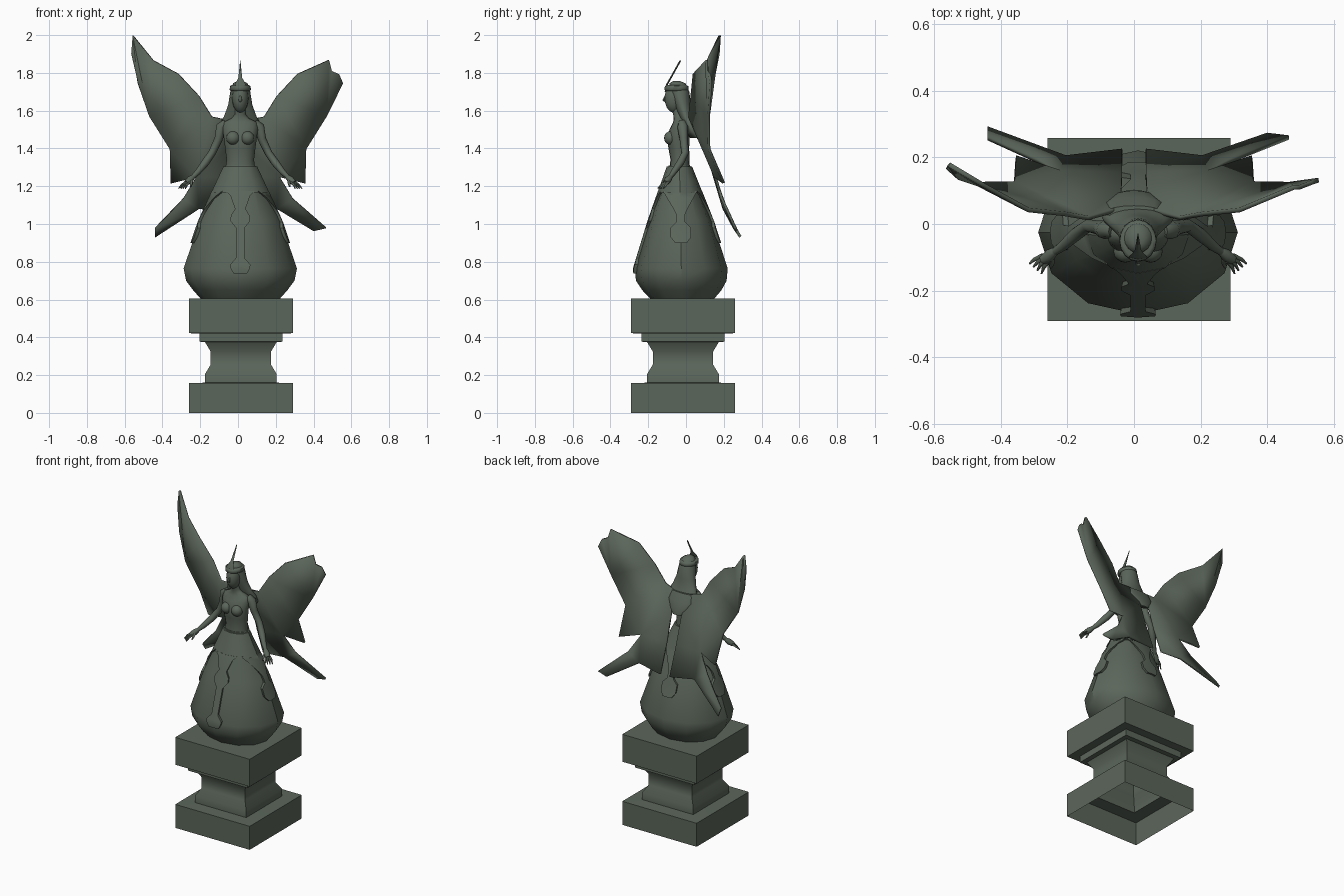
import bpy, bmesh, math
from mathutils import Vector

if "Cube" in bpy.data.objects:
    bpy.data.objects.remove(bpy.data.objects["Cube"])

CX = 0.012  # middle of the figure
stone = bpy.data.materials.new("dark green stone")
stone.diffuse_color = (0.105, 0.132, 0.102, 1)
stone.use_nodes = True
stone.node_tree.nodes["Principled BSDF"].inputs["Base Color"].default_value = stone.diffuse_color


def finish(name, bm, angle=40):
    bmesh.ops.recalc_face_normals(bm, faces=bm.faces)
    me = bpy.data.meshes.new(name)
    bm.to_mesh(me)
    bm.free()
    ob = bpy.data.objects.new(name, me)
    me.materials.append(stone)
    bpy.context.collection.objects.link(ob)
    bpy.ops.object.select_all(action='DESELECT')
    ob.select_set(True)
    bpy.context.view_layer.objects.active = ob
    bpy.ops.object.shade_smooth_by_angle(angle=math.radians(angle))
    return ob


def skin_rings(name, rings, cap_start=True, cap_end=True, angle=40):
    bm = bmesh.new()
    vs = [[bm.verts.new(p) for p in r] for r in rings]
    n = len(vs[0])
    for a, b in zip(vs, vs[1:]):
        for i in range(n):
            j = (i + 1) % n
            bm.faces.new((a[i], a[j], b[j], b[i]))
    if cap_start:
        bm.faces.new(vs[0])
    if cap_end:
        bm.faces.new(vs[-1])
    return finish(name, bm, angle)


def loft(name, prof, n=16, cx=CX, turn=0.0, **kw):
    """Stack of level ellipses: (z, centre y, half width, half depth)."""
    rings = []
    for z, cy, rx, ry in prof:
        ang = [turn + 2 * math.pi * i / n for i in range(n)]
        rings.append([(cx + rx * math.sin(t), cy - ry * math.cos(t), z) for t in ang])
    return skin_rings(name, rings, **kw)


def tube(name, pts, radii, n=8):
    pts = [Vector(p) for p in pts]
    rings = []
    for i, p in enumerate(pts):
        d = (pts[min(i + 1, len(pts) - 1)] - pts[max(i - 1, 0)]).normalized()
        u = d.cross(Vector((0, 1, 0.2))).normalized()
        v = d.cross(u)
        ang = [2 * math.pi * k / n for k in range(n)]
        rings.append([p + radii[i] * (u * math.cos(t) + v * math.sin(t)) for t in ang])
    return skin_rings(name, rings, angle=60)


def ball(name, loc, scale):
    bm = bmesh.new()
    bmesh.ops.create_uvsphere(bm, u_segments=16, v_segments=10, radius=1)
    bmesh.ops.scale(bm, vec=scale, verts=bm.verts)
    bmesh.ops.translate(bm, vec=loc, verts=bm.verts)
    return finish(name, bm, 60)


# square pedestal, open underneath
R2 = math.sqrt(2)
steps = [(0, .275), (.157, .275), (.16, .19), (.205, .19), (.255, .16), (.325, .16),
         (.375, .19), (.377, .22), (.42, .22), (.422, .275), (.605, .275)]
loft("pedestal", [(z, -.016, h * R2, h * R2) for z, h in steps], n=4, cx=.015,
     turn=math.pi / 4, cap_start=False)

# bell skirt
SKIRT = [(.605, -.02, .21, .17), (.65, -.022, .25, .21), (.70, -.025, .287, .24),
         (.765, -.025, .30, .246), (1.02, -.028, .213, .165), (1.31, -.035, .078, .056)]
loft("skirt", SKIRT, n=12, angle=35)


def skirt_at(z):
    for a, b in zip(SKIRT, SKIRT[1:]):
        if a[0] <= z <= b[0]:
            f = (z - a[0]) / (b[0] - a[0])
            return [p + (q - p) * f for p, q in zip(a, b)][1:]


# upper overskirt with hanging pendants on four sides
rows = []
for z in (1.165, 1.23, 1.305):
    cy, rx, ry = skirt_at(z)
    rows.append((z, cy, rx + .009, ry + .009))
loft("overskirt", rows, n=12, angle=35)

FRONT = [(1.175, .075), (1.15, .05), (1.08, .026), (1.045, .048), (1.015, .05), (.98, .022),
         (.82, .022), (.785, .052), (.765, .05), (.737, .034)]
SHORT = [(1.175, .095), (1.14, .07), (1.08, .035), (1.05, .022), (1.01, .022),
         (.98, .052), (.93, .052), (.90, .03)]


def pendant(name, prof, theta):
    rings = []
    for z, w in prof:
        cy, rx, ry = skirt_at(max(z, .74))
        mean = rx if abs(math.sin(theta)) > .5 else ry
        other = ry if abs(math.sin(theta)) > .5 else rx
        a = w / other
        ring = []
        for off, order in ((.01, (-1, 0, 1)), (-.012, (1, 0, -1))):
            for k in order:
                t = theta + k * a
                ring.append((CX + (rx + off) * math.sin(t),
                             cy - (ry + off) * math.cos(t), z))
        rings.append(ring)
    skin_rings(name, rings, angle=35)


pendant("front_pendant", FRONT, 0)
for label, t in (("right", .5), ("back", 1.0), ("left", 1.5)):
    pendant(label + "_pendant", SHORT, t * math.pi)

# torso, neck and bust
loft("torso", [(1.28, -.034, .08, .056), (1.34, -.032, .073, .05), (1.40, -.038, .08, .055),
               (1.46, -.042, .088, .06), (1.51, -.035, .095, .048), (1.54, -.03, .088, .038),
               (1.56, -.035, .045, .03), (1.58, -.04, .029, .028), (1.62, -.05, .027, .028)],
     angle=60)
for s in (-1, 1):
    ball("bust", (CX + s * .038, -.082, 1.455), (.036, .034, .036))

# head with nose
ball("head", (CX, -.063, 1.665), (.043, .05, .076))
tube("nose", [(CX, -.106, 1.685), (CX, -.118, 1.655), (CX, -.106, 1.648)], [.004, .009, .006], 6)

# long hair spreading onto the shoulders and wing roots
loft("hair", [(1.757, -.05, .015, .018), (1.745, -.045, .038, .042), (1.70, -.034, .053, .052),
              (1.63, -.018, .064, .044), (1.57, .0, .086, .036), (1.53, .018, .108, .036),
              (1.49, .035, .112, .036), (1.455, .05, .085, .028)], angle=60)

# circlet and its tall spike
loft("circlet", [(1.705, -.05, .05, .058), (1.71, -.05, .056, .064),
                 (1.73, -.05, .055, .062), (1.735, -.05, .045, .052)], angle=60)
spike = []
for y, z, w in ((-.108, 1.70, .012), (-.1, 1.74, .028), (-.08, 1.775, .01), (-.03, 1.865, .001)):
    spike.append([(CX - w, y, z), (CX, y - .005, z), (CX + w, y, z), (CX, y + .005, z)])
skin_rings("crown_spike", spike)

# arms, hands and fingers
for s, side in ((-1, "left"), (1, "right")):
    def at(x, y, z):
        return (CX + s * x, y, z)
    tube(side + "_arm", [at(.075, -.02, 1.535), at(.1, -.018, 1.515), at(.115, -.012, 1.45),
                         at(.15, -.005, 1.375), at(.185, -.03, 1.325), at(.225, -.065, 1.275),
                         at(.25, -.083, 1.25)],
         [.022, .028, .022, .02, .021, .016, .012])
    tube(side + "_palm", [at(.247, -.08, 1.252), at(.265, -.094, 1.235), at(.285, -.108, 1.218)],
         [.012, .019, .015])
    for k in range(4):
        e = k - 1.5
        tube(side + "_finger", [at(.278 + e * .006, -.103 + e * .006, 1.222),
                                at(.297 + e * .009, -.118 + e * .008, 1.207),
                                at(.308 + e * .012, -.134 + e * .01, 1.188)],
             [.007, .006, .003], 6)
    tube(side + "_thumb", [at(.258, -.1, 1.235), at(.258, -.12, 1.215), at(.262, -.13, 1.197)],
         [.008, .007, .004], 6)


# wings: leading edge, trailing edge, then the lower lobe
def wing(name, s, upper_tip, lower_tip):
    lead = [(.06, .04, 1.55), (.138, .018, 1.567), (.206, .03, 1.676), (.317, .042, 1.795)]
    trail = [(.038, .1, 1.42), (.22, .155, 1.25), (.355, .2, 1.217), (.36, .122, 1.398),
             (.468, .12, 1.57)]
    low = [(.035, .22, 1.06), (.205, .2, 1.082), (.29, .19, 1.135)]
    bm = bmesh.new()

    def add(pts):
        return [bm.verts.new((s * x, y, z)) for x, y, z in pts]
    L, T, B = add(lead), add(trail), add(low)
    U, D = add(upper_tip), add(lower_tip)
    mid = add([(.036, .15, 1.25)])[0]
    faces = [(L[0], L[1], T[1], T[0]), (L[1], L[2], T[3], T[1]), (T[1], T[3], T[2]),
             (L[2], L[3], T[4], T[3]), (T[0], T[1], mid), (mid, T[1], B[1], B[0]),
             (T[1], B[2], B[1]), (B[2], D[0], D[1], B[1]), [L[3]] + U + [T[4]]]
    for f in faces:
        bm.faces.new(f)
    bmesh.ops.triangulate(bm, faces=[f for f in bm.faces if len(f.verts) > 3])
    ob = finish(name, bm, 30)
    sol = ob.modifiers.new("thickness", 'SOLIDIFY')
    sol.thickness = .014
    sol.offset = 0


wing("left_wing", -1,
     [(.45, .115, 1.867), (.555, .178, 1.997), (.562, .172, 1.9), (.53, .14, 1.745)],
     [(.44, .257, .976), (.44, .288, .932)])
wing("right_wing", 1,
     [(.48, .11, 1.868), (.497, .11, 1.81), (.534, .125, 1.793), (.555, .132, 1.745)],
     [(.466, .26, .98), (.4, .268, .965)])

# bridge joining the wing roots behind the shoulders
loft("wing_root", [(1.42, .095, .03, .008), (1.45, .08, .065, .02), (1.50, .055, .09, .025),
                   (1.55, .035, .085, .02)], cx=0, angle=60)
